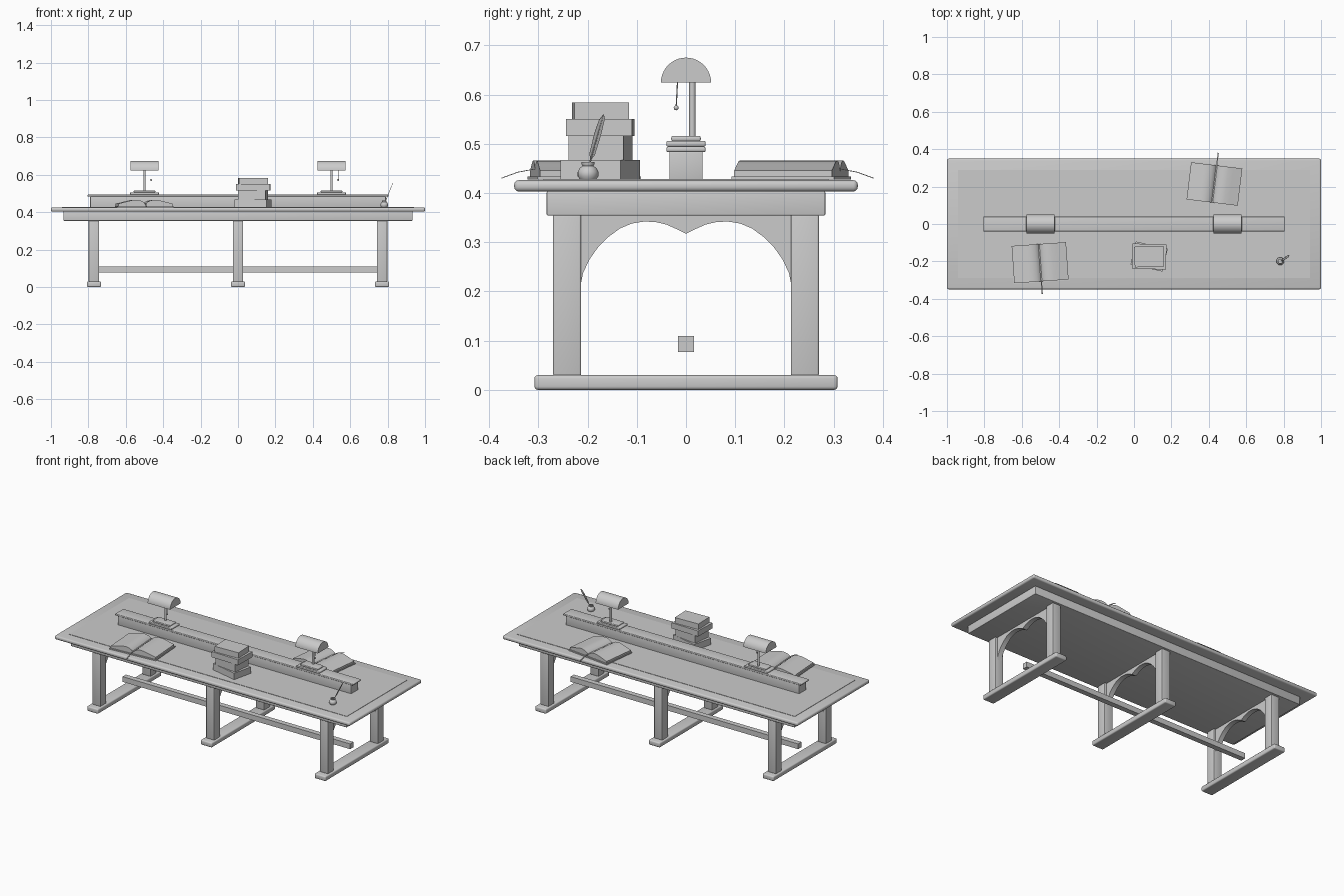
import bpy, bmesh, math
from mathutils import Matrix, Vector

if "Cube" in bpy.data.objects:
    bpy.data.objects.remove(bpy.data.objects["Cube"])

grey = bpy.data.materials.new("plain_grey")
grey.diffuse_color = (0.6, 0.6, 0.6, 1)
grey.use_nodes = True
grey.node_tree.nodes["Principled BSDF"].inputs["Base Color"].default_value = grey.diffuse_color


def finish(name, bm, matrix=None, angle=35):
    """Turn a bmesh into an object, smooth below the given angle."""
    if matrix is not None:
        bm.transform(matrix)
    bmesh.ops.recalc_face_normals(bm, faces=bm.faces)
    for f in bm.faces:
        f.smooth = True
    for e in bm.edges:
        e.smooth = e.is_manifold and e.calc_face_angle(9) < math.radians(angle)
    me = bpy.data.meshes.new(name)
    bm.to_mesh(me)
    bm.free()
    me.materials.append(grey)
    ob = bpy.data.objects.new(name, me)
    bpy.context.collection.objects.link(ob)
    return ob


def box(name, x, y, z, bevel=0, matrix=None):
    """Box from (min, max) ranges with optional rounded edges."""
    bm = bmesh.new()
    bmesh.ops.create_cube(bm, size=1)
    for v in bm.verts:
        v.co = [r[0] if c < 0 else r[1] for r, c in zip((x, y, z), v.co)]
    if bevel:
        bmesh.ops.bevel(bm, geom=bm.edges[:], offset=bevel, segments=3,
                        profile=0.5, affect='EDGES')
    return finish(name, bm, matrix)


def prism(name, pts, axis, a, b, matrix=None):
    """Extrude a 2D outline along x or y from a to b."""
    bm = bmesh.new()
    place = (lambda p, t: (t, p[0], p[1])) if axis == 'x' else (lambda p, t: (p[0], t, p[1]))
    ends = [[bm.verts.new(place(p, t)) for p in pts] for t in (a, b)]
    for ring in ends:
        bm.faces.new(ring)
    n = len(pts)
    for i in range(n):
        j = (i + 1) % n
        bm.faces.new((ends[0][i], ends[0][j], ends[1][j], ends[1][i]))
    return finish(name, bm, matrix)


def rod(name, p, q, r, r2=None, sides=12):
    """Round rod between two points."""
    p, q = Vector(p), Vector(q)
    d = q - p
    bm = bmesh.new()
    bmesh.ops.create_cone(bm, cap_ends=True, segments=sides, radius1=r,
                          radius2=r if r2 is None else r2, depth=d.length)
    rot = d.to_track_quat('Z', 'Y').to_matrix().to_4x4()
    return finish(name, bm, Matrix.Translation((p + q) / 2) @ rot)


def lathe(name, profile, loc, sides=24):
    """Spin a radius/height profile round z."""
    bm = bmesh.new()
    vs = [bm.verts.new((r, 0, z)) for r, z in profile]
    es = [bm.edges.new(e) for e in zip(vs, vs[1:])]
    bmesh.ops.spin(bm, geom=vs + es, axis=(0, 0, 1), cent=(0, 0, 0),
                   steps=sides, angle=2 * math.pi)
    bmesh.ops.remove_doubles(bm, verts=bm.verts, dist=1e-5)
    return finish(name, bm, Matrix.Translation(loc), 50)


# table top, writing surface and apron
box("table_top", (-1, 1), (-0.349, 0.349), (0.403, 0.426), 0.009)
box("writing_surface", (-0.94, 0.94), (-0.29, 0.29), (0.42, 0.428))
box("apron", (-0.933, 0.933), (-0.283, 0.283), (0.354, 0.404), 0.003)

# three trestles, each with a foot, two legs and a scalloped arch
half = [(0.214, 0.213), (0.209, 0.238), (0.196, 0.265), (0.18, 0.288), (0.16, 0.309),
        (0.134, 0.328), (0.11, 0.338), (0.085, 0.342), (0.062, 0.341), (0.04, 0.336),
        (0.02, 0.327)]
arch = ([(-0.214, 0.356)] + [(-y, z) for y, z in half] + [(0, 0.317)]
        + half[::-1] + [(0.214, 0.356)])
for tag, x in (("left", -0.77), ("middle", 0), ("right", 0.77)):
    box(tag + "_foot", (x - 0.038, x + 0.038), (-0.308, 0.308), (0, 0.03), 0.007)
    for side, s in (("front", -1), ("back", 1)):
        y = sorted((s * 0.213, s * 0.27))
        box(f"{tag}_{side}_leg", (x - 0.028, x + 0.028), y, (0.028, 0.356), 0.004)
    prism(tag + "_arch", arch, 'x', x - 0.015, x + 0.015)
box("stretcher", (-0.77, 0.77), (-0.016, 0.016), (0.077, 0.109))

# raised centre ridge
box("ridge", (-0.79, 0.79), (-0.034, 0.034), (0.426, 0.484), 0.002)
box("ridge_cap", (-0.805, 0.805), (-0.04, 0.04), (0.483, 0.494), 0.004)

# two desk lamps
dome = [(0.051 * math.cos(math.pi * i / 20), 0.624 + 0.051 * math.sin(math.pi * i / 20))
        for i in range(21)]
for tag, x in (("left", -0.5), ("right", 0.5)):
    box(tag + "_lamp_base", (x - 0.077, x + 0.077), (-0.04, 0.04), (0.494, 0.506), 0.004)
    box(tag + "_lamp_step", (x - 0.058, x + 0.058), (-0.03, 0.03), (0.505, 0.516), 0.004)
    rod(tag + "_lamp_post", (x, 0.013, 0.512), (x, 0.013, 0.65), 0.0065)
    prism(tag + "_lamp_shade", dome, 'x', x - 0.076, x + 0.076)
    rod(tag + "_lamp_chain", (x + 0.035, -0.017, 0.63), (x + 0.035, -0.02, 0.574), 0.0012, sides=6)
    bm = bmesh.new()
    bmesh.ops.create_uvsphere(bm, u_segments=12, v_segments=8, radius=0.005)
    finish(tag + "_chain_ball", bm, Matrix.Translation((x + 0.035, -0.02, 0.573)))

# stack of closed books: length, width, bottom, top, turn
stack = [(0.175, 0.125, 0.427, 0.467, -13), (0.147, 0.113, 0.467, 0.516, -7),
         (0.182, 0.134, 0.516, 0.55, -1.5), (0.157, 0.11, 0.55, 0.584, 2)]
for i, (l, w, z0, z1, a) in enumerate(stack):
    m = Matrix.Translation((0.081, -0.174, 0)) @ Matrix.Rotation(math.radians(a), 4, 'Z')
    box(f"stacked_book_{i + 1}", (-l / 2, l / 2), (-w / 2, w / 2), (z0, z1), 0, m)

# open books with arched page blocks and a ribbon
for tag, loc, a, w in (("front", (-0.502, -0.207, 0), 4, 0.15),
                       ("back", (0.43, 0.214, 0), 173, 0.142)):
    m = Matrix.Translation(loc) @ Matrix.Rotation(math.radians(a), 4, 'Z')
    box(tag + "_book_cover", (-w, w), (-0.105, 0.105), (0.427, 0.434), 0, m)
    curve = [(0, 0.443), (0.06, 0.453), (0.15, 0.461), (0.3, 0.466), (0.45, 0.465),
             (0.65, 0.458), (0.85, 0.45), (0.97, 0.446)]
    for side, s in (("left", -1), ("right", 1)):
        pts = [(s * w * t, z) for t, z in curve]
        pts += [(s * w * 0.97, 0.433), (0, 0.433)]
        prism(f"{tag}_book_{side}_pages", pts, 'y', -0.1, 0.1, m)
    path = [(0.1, 0.449), (-0.103, 0.449), (-0.135, 0.443), (-0.168, 0.431)]
    ribbon = path + [(y, z - 0.0015) for y, z in path[::-1]]
    prism(tag + "_book_ribbon", ribbon, 'x', -0.003, 0.003, m)

# ink pot and quill
lathe("ink_pot", [(0, 0), (0.016, 0), (0.021, 0.007), (0.021, 0.016), (0.017, 0.024),
                  (0.011, 0.028), (0.013, 0.031), (0.013, 0.036), (0.009, 0.036),
                  (0.009, 0.03), (0, 0.03)], (0.782, -0.199, 0.427))
p, q = Vector((0.783, -0.2, 0.445)), Vector((0.829, -0.168, 0.558))
rod("quill_shaft", p, q, 0.0018, 0.001, 8)
d = q - p
rot = d.to_track_quat('Z', 'X').to_matrix().to_4x4()
n = d.length
vane = [(-0.001, n * 0.2), (-0.006, n * 0.3), (-0.0075, n * 0.65), (-0.006, n * 0.9),
        (0, n * 1.02), (0.005, n * 0.95), (0.0065, n * 0.65), (0.0055, n * 0.3),
        (0.001, n * 0.2)]
# choose the roll so that the vane is broad along y
side = Vector((0, 1, 0)) - d * (d.y / d.length_squared)
side.normalize()
up = d.normalized()
basis = Matrix((side, up.cross(side), up)).transposed().to_4x4()
prism("quill_vane", vane, 'y', -0.0008, 0.0008, Matrix.Translation(p) @ basis)
